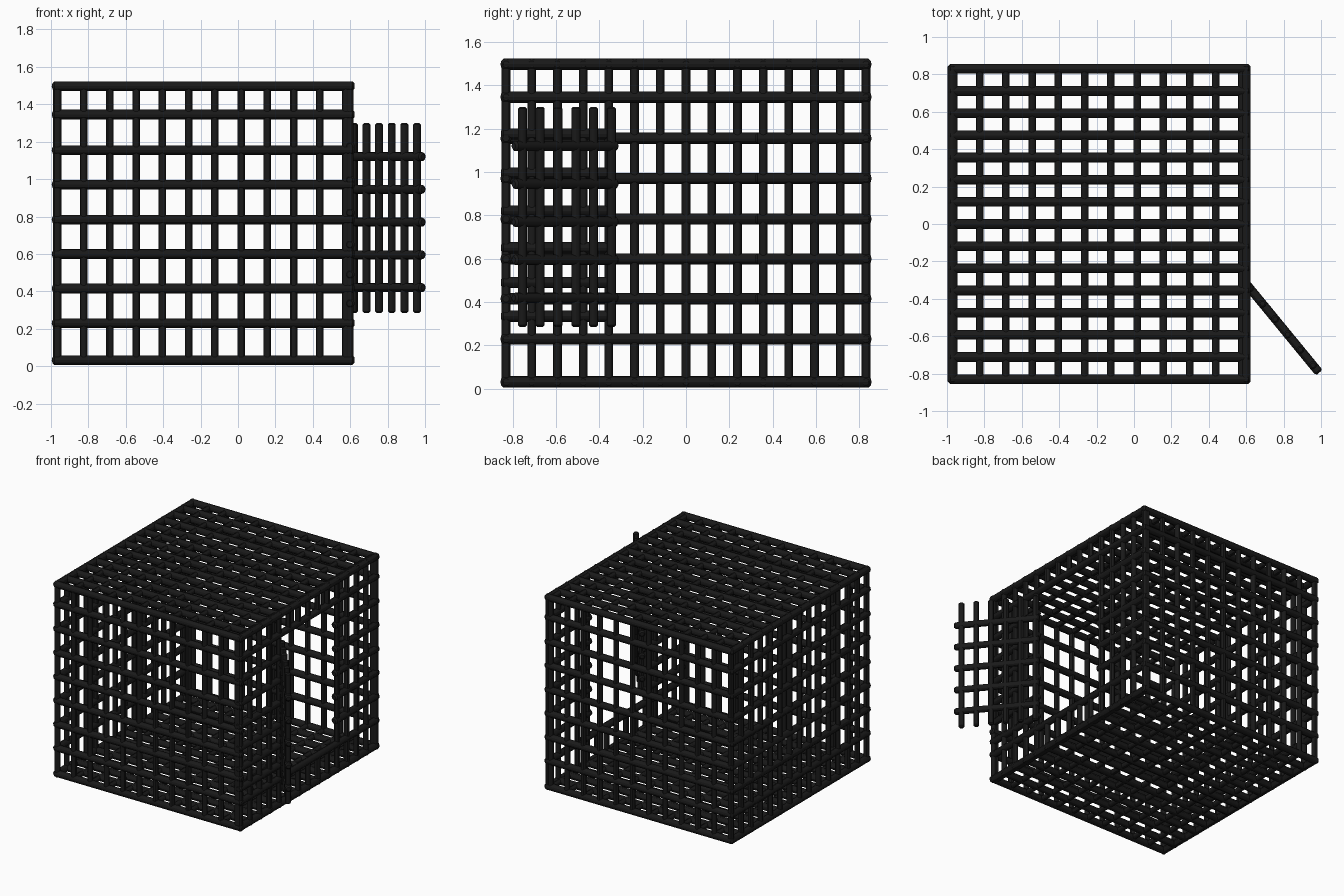
import bpy, bmesh
from mathutils import Vector

if "Cube" in bpy.data.objects:
    bpy.data.objects.remove(bpy.data.objects["Cube"])

mat = bpy.data.materials.new("black_wire")
mat.diffuse_color = (0.01, 0.01, 0.01, 1)
mat.use_nodes = True
mat.node_tree.nodes["Principled BSDF"].inputs["Base Color"].default_value = mat.diffuse_color


def rods(name, segments, sides=12):
    """One object made of round rods (start, end, radius) with softened ends."""
    bm = bmesh.new()
    for a, b, r in segments:
        a, b = Vector(a), Vector(b)
        d = (b - a).normalized()
        q = Vector((0, 0, 1)).rotation_difference(d)
        ends = bmesh.ops.create_circle(bm, cap_ends=False, segments=sides, radius=1)["verts"]
        base = [v.co.copy() for v in ends]
        bmesh.ops.delete(bm, geom=ends, context='VERTS')
        bevel = r * 0.4
        rings = []
        for p, k in ((a, 0.6), (a + d * bevel, 1), (b - d * bevel, 1), (b, 0.6)):
            rings.append([bm.verts.new(p + q @ (c * r * k)) for c in base])
        for lo, hi in zip(rings, rings[1:]):
            for i in range(sides):
                j = (i + 1) % sides
                bm.faces.new((lo[i], lo[j], hi[j], hi[i]))
        bm.faces.new(rings[0][::-1])
        bm.faces.new(rings[-1])
    bmesh.ops.recalc_face_normals(bm, faces=bm.faces)
    me = bpy.data.meshes.new(name)
    bm.to_mesh(me)
    bm.free()
    ob = bpy.data.objects.new(name, me)
    bpy.context.collection.objects.link(ob)
    me.materials.append(mat)
    bpy.context.view_layer.objects.active = ob
    ob.select_set(True)
    bpy.ops.object.shade_smooth_by_angle()
    ob.select_set(False)
    return ob


# Cage layout
X0, X1, Y = -0.97, 0.598, 0.83
Z0, Z1 = 0.032, 1.497
XA, XB, YE = -0.992, 0.622, 0.852
R, T = 0.026, 0.02
xs = [-0.965 + 0.1402 * i for i in range(12)]
ys = [-Y + 2 * Y / 14 * i for i in range(15)]
zs = [Z0, 0.23, 0.415, 0.599, 0.783, 0.97, 1.155, 1.345, Z1]

# Front and back walls
for name, y in (("front_wall", -Y), ("back_wall", Y)):
    rods(name, [((XA, y, z), (XB, y, z), R) for z in zs]
         + [((x, y, 0.012), (x, y, 1.517), T) for x in xs])

# Floor and roof grids
for name, z in (("floor_grid", Z0), ("roof_grid", Z1)):
    rods(name, [((XA, y, z), (XB, y, z), R) for y in ys]
         + [((x, -YE, z), (x, YE, z), T) for x in xs])

# Left wall
rods("left_wall", [((X0, -YE, z), (X0, YE, z), R) for z in zs]
     + [((X0, y, 0.012), (X0, y, 1.517), T) for y in ys])

# Right wall, with a doorway in the middle
wall = []
for z in zs:
    if 0.3 < z < 1.3:
        wall.append(((X1, 0.32, z), (X1, YE, z), R))
    else:
        wall.append(((X1, -YE, z), (X1, YE, z), R))
for z in (0.335, 0.49, 0.65, 0.82, 0.995, 1.175):
    wall.append(((X1, -YE, z), (X1, -0.33, z), R))
for y in ys:
    if abs(y) < 0.3:
        wall += [((X1, y, 0.012), (X1, y, 0.24), T), ((X1, y, 1.335), (X1, y, 1.517), T)]
    else:
        wall.append(((X1, y, 0.012), (X1, y, 1.517), T))
rods("right_wall", wall)

# Open door, swung outward on the doorway's front edge
hinge, tip = Vector((0.6, -0.32, 0)), Vector((0.99, -0.795, 0))
door = []
for i in range(5):
    up = Vector((0, 0, 0.42 + 0.175 * i))
    door.append((hinge + up, tip + up, 0.024))
for i in range(6):
    p = hinge.lerp(tip, 0.05 + 0.173 * i)
    door.append((p + Vector((0, 0, 0.285)), p + Vector((0, 0, 1.3)), 0.021))
rods("door", door)
